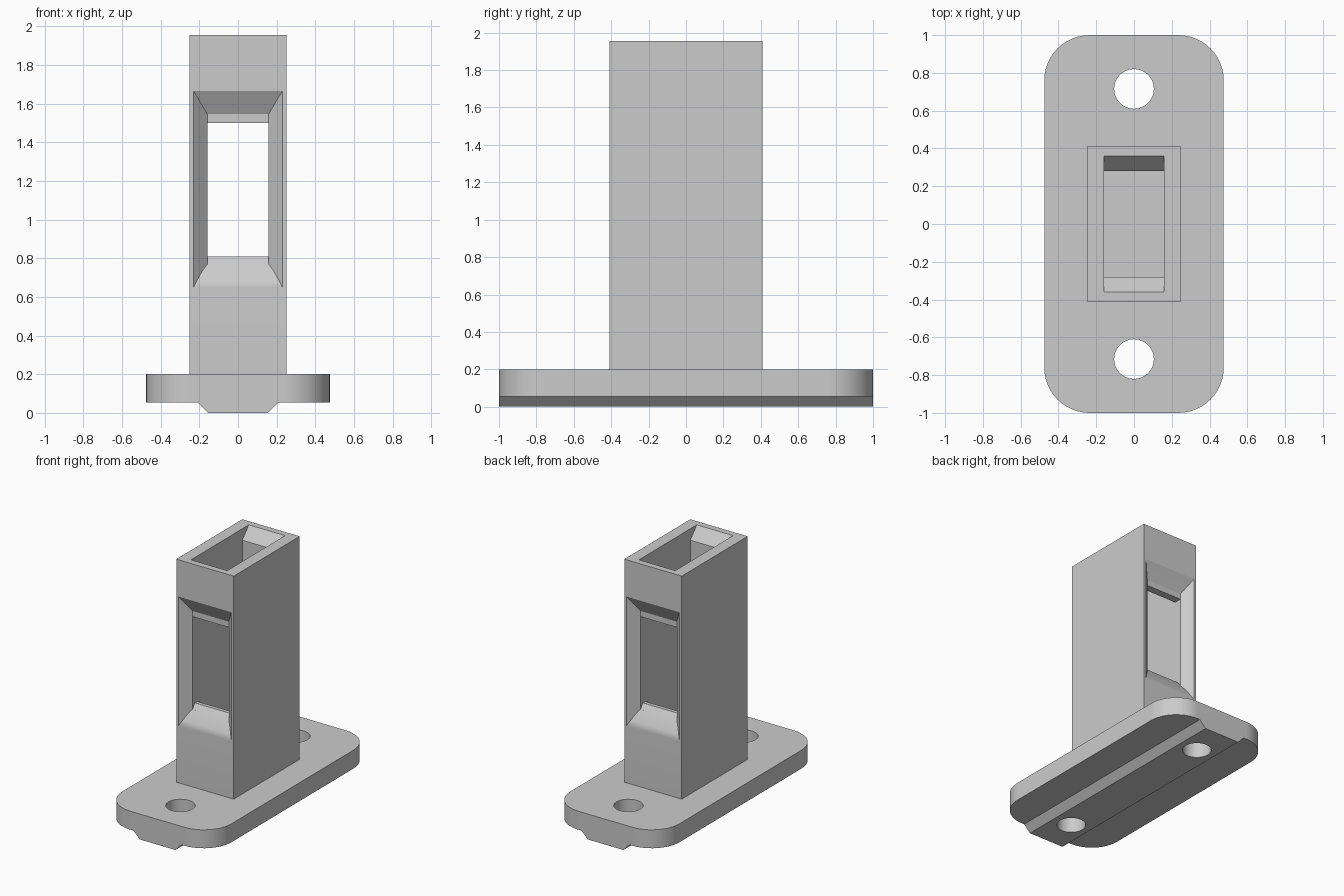
import bpy, bmesh, math

if "Cube" in bpy.data.objects:
    bpy.data.objects.remove(bpy.data.objects["Cube"], do_unlink=True)

grey = bpy.data.materials.new("plain_grey")
grey.use_nodes = True
grey.diffuse_color = (0.6, 0.6, 0.6, 1)
grey.node_tree.nodes["Principled BSDF"].inputs["Base Color"].default_value = (0.6, 0.6, 0.6, 1)


def loft(name, rings):
    """Closed solid skinned through rings of equal point count."""
    bm = bmesh.new()
    loops = [[bm.verts.new(p) for p in ring] for ring in rings]
    n = len(loops[0])
    for a, b in zip(loops, loops[1:]):
        for i in range(n):
            j = (i + 1) % n
            bm.faces.new((a[i], a[j], b[j], b[i]))
    bm.faces.new(loops[0])
    bm.faces.new(loops[-1])
    bmesh.ops.recalc_face_normals(bm, faces=bm.faces)
    mesh = bpy.data.meshes.new(name)
    bm.to_mesh(mesh)
    bm.free()
    mesh.materials.append(grey)
    obj = bpy.data.objects.new(name, mesh)
    bpy.context.collection.objects.link(obj)
    return obj


def rect(hx, hy, z):
    return [(-hx, -hy, z), (hx, -hy, z), (hx, hy, z), (-hx, hy, z)]


def rounded_rect(hx, hy, r, z, steps=12):
    pts = []
    for k, (sx, sy) in enumerate([(1, 1), (-1, 1), (-1, -1), (1, -1)]):
        for i in range(steps + 1):
            a = math.pi / 2 * (k + i / steps)
            pts.append((sx * (hx - r) + r * math.cos(a), sy * (hy - r) + r * math.sin(a), z))
    return pts


def circle(y, r, z, n=48):
    return [(r * math.cos(math.tau * i / n), y + r * math.sin(math.tau * i / n), z) for i in range(n)]


def activate(obj):
    bpy.ops.object.select_all(action='DESELECT')
    obj.select_set(True)
    bpy.context.view_layer.objects.active = obj


def combine(obj, tool, operation):
    mod = obj.modifiers.new("combine", 'BOOLEAN')
    mod.operation, mod.solver, mod.object = operation, 'EXACT', tool
    activate(obj)
    bpy.ops.object.modifier_apply(modifier=mod.name)
    bpy.data.objects.remove(tool, do_unlink=True)


def finish(obj):
    activate(obj)
    bpy.ops.object.shade_smooth_by_angle(angle=math.radians(28))
    mod = obj.modifiers.new("even_shading", 'WEIGHTED_NORMAL')
    mod.keep_sharp = True


# Rounded base plate with a tapered rail beneath and two screw holes
plate = loft("base_plate", [rounded_rect(0.475, 1, 0.24, z) for z in (0.055, 0.2)])
rail_profile = [(-0.155, 0), (0.155, 0), (0.21, 0.055), (0.21, 0.1), (-0.21, 0.1), (-0.21, 0.055)]
rail = loft("rail", [[(x, y, z) for x, z in rail_profile] for y in (-1, 1)])
combine(plate, rail, 'UNION')
for side in (-1, 1):
    hole = loft("screw_hole", [circle(side * 0.715, 0.105, z) for z in (-0.1, 0.3)])
    combine(plate, hole, 'DIFFERENCE')
finish(plate)

# Hollow tower with a flared mouth
INNER = 0.158
tower = loft("tower", [rect(0.25, 0.41, z) for z in (0.2, 1.955)])
cavity = loft("cavity", [rect(INNER, hy, z) for hy, z in
                         ((0.28, 0.1), (0.28, 1.865), (0.36, 1.955), (0.36, 2.1))])
combine(tower, cavity, 'DIFFERENCE')

# Flared windows front and back: depth, half width, bottom, top
sections = [(-0.01, 0.24, 0.63, 1.682), (0, 0.23, 0.65, 1.665), (0.02, 0.209, 0.69, 1.631),
            (0.045, 0.184, 0.735, 1.588), (0.07, INNER, 0.77, 1.545), (0.0701, INNER, 0.77, 1.5),
            (0.1, INNER, 0.81, 1.5), (0.2, INNER, 0.81, 1.5)]
for side in (-1, 1):
    window = loft("window", [[(-w, side * (0.41 - d), b), (w, side * (0.41 - d), b),
                              (w, side * (0.41 - d), t), (-w, side * (0.41 - d), t)]
                             for d, w, b, t in sections])
    combine(tower, window, 'DIFFERENCE')
finish(tower)
